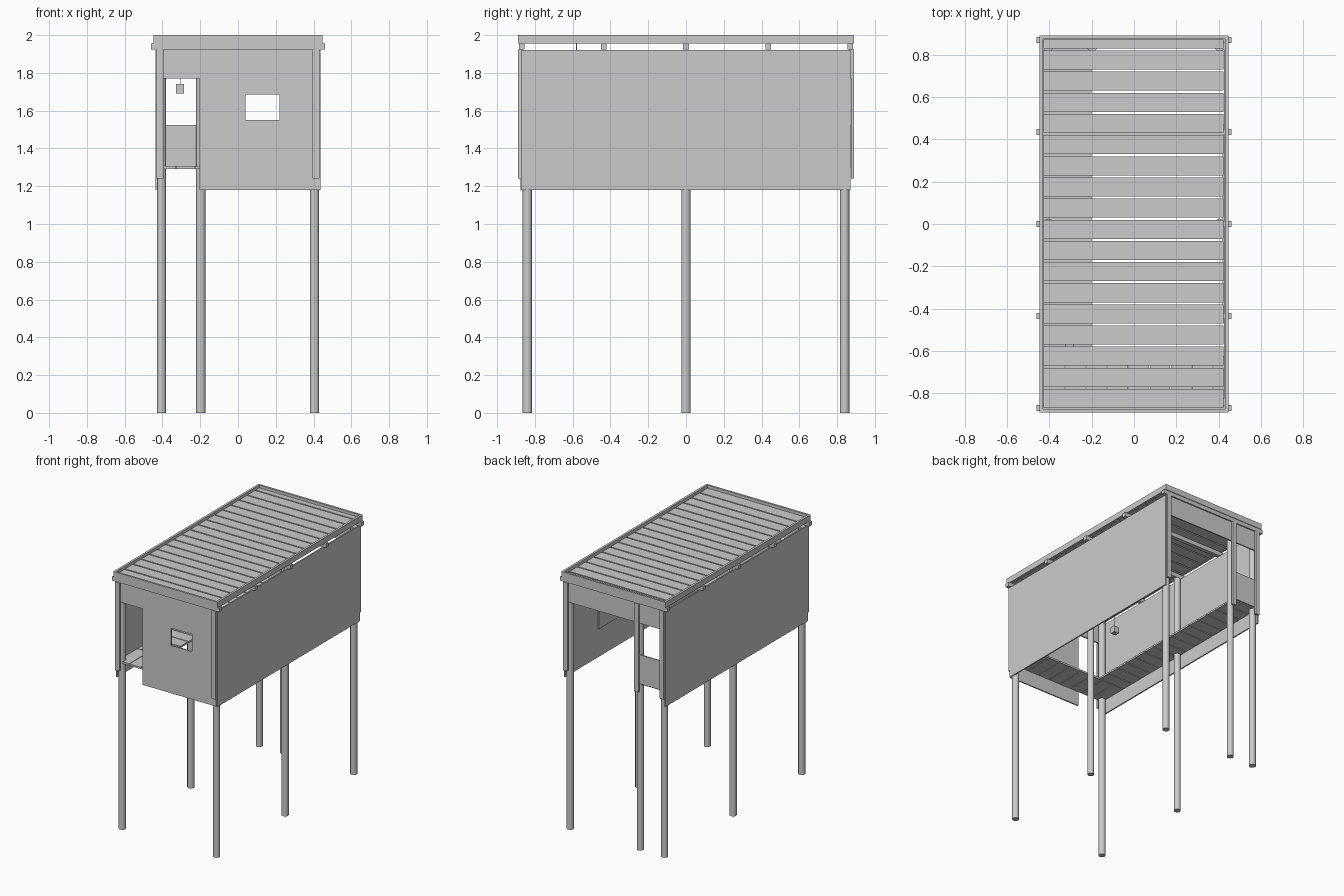
import bpy, bmesh

if "Cube" in bpy.data.objects:
    bpy.data.objects.remove(bpy.data.objects["Cube"])

grey = bpy.data.materials.new("plain_grey")
grey.diffuse_color = (0.6, 0.6, 0.6, 1)
grey.use_nodes = True
grey.node_tree.nodes["Principled BSDF"].inputs["Base Color"].default_value = grey.diffuse_color


def finish(name, bm):
    bmesh.ops.recalc_face_normals(bm, faces=bm.faces)
    me = bpy.data.meshes.new(name)
    bm.to_mesh(me)
    bm.free()
    me.materials.append(grey)
    ob = bpy.data.objects.new(name, me)
    bpy.context.collection.objects.link(ob)
    return ob


def boxes(name, items):
    """One object from boxes given as (x0, x1, y0, y1, z0, z1)."""
    bm = bmesh.new()
    for x0, x1, y0, y1, z0, z1 in items:
        vs = bmesh.ops.create_cube(bm, size=1)["verts"]
        for v in vs:
            v.co.x = x1 if v.co.x > 0 else x0
            v.co.y = y1 if v.co.y > 0 else y0
            v.co.z = z1 if v.co.z > 0 else z0
    return finish(name, bm)


# Round stilts: four corners, two side middles and one back door post
for i, (x, y) in enumerate([(-.405, -.84), (.405, -.84), (-.405, 0), (.405, 0),
                            (-.405, .84), (.405, .84), (-.197, .84)]):
    bm = bmesh.new()
    bmesh.ops.create_cone(bm, cap_ends=True, segments=12, radius1=.025, radius2=.025, depth=1.92)
    bmesh.ops.translate(bm, verts=bm.verts, vec=(x, y, .96))
    ob = finish(f"stilt_{i + 1}", bm)
    bpy.context.view_layer.objects.active = ob
    ob.select_set(True)
    bpy.ops.object.shade_smooth_by_angle(angle=.7)
    ob.select_set(False)

# Long side walls
boxes("left_wall", [(-.436, -.426, -.872, .872, 1.18, 1.922)])
boxes("right_wall", [(.426, .436, -.872, .872, 1.18, 1.922)])

# Front wall around the window, plus the door header
boxes("front_wall", [
    (-.205, .04, -.875, -.865, 1.18, 1.955), (.22, .426, -.875, -.865, 1.18, 1.955),
    (.04, .22, -.875, -.865, 1.18, 1.55), (.04, .22, -.875, -.865, 1.685, 1.955),
    (-.426, -.205, -.875, -.865, 1.77, 1.955)])

# Back header and walkway parapet
boxes("back_header", [(-.426, .426, .865, .875, 1.77, 1.955)])
boxes("back_parapet", [(-.426, -.197, .865, .875, 1.30, 1.525)])

# Vertical trim strips
boxes("front_trim", [(s * .413 - .018, s * .413 + .018, -.89, -.874, 1.24, 1.925) for s in (-1, 1)])
boxes("back_trim", [(x - .018, x + .018, .874, .89, 1.24, 1.925) for x in (-.413, -.197, .413)])

# L-shaped plank walkway
boxes("front_floor_planks", [(x, min(x + .096, .425), -.864, -.625, 1.292, 1.306)
                             for x in [-.425 + .1 * i for i in range(9)]])
boxes("side_floor_planks", [(-.425, -.2, y, min(y + .093, .864), 1.292, 1.306)
                            for y in [-.62 + .1 * i for i in range(15)]])

# Board on the inside of the right wall
boxes("inner_board", [(.418, .426, -.47, .47, 1.40, 1.75)])

# Roof: cross beams, fascia frame and planks
boxes("roof_beams", [(-.46, .46, y - .015, y + .015, 1.924, 1.956)
                     for y in (-.87, -.435, 0, .435, .87)])
boxes("roof_fascia", [(-.447, .447, -.89, -.875, 1.955, 2), (-.447, .447, .875, .89, 1.955, 2),
                      (-.447, -.43, -.875, .875, 1.955, 2), (.43, .447, -.875, .875, 1.955, 2)])
boxes("roof_planks", [(-.428, .424, y, min(y + .09, .872), 1.957, 1.98)
                      for y in [-.87 + .1 * i for i in range(18)]])

# Hanging lamp
boxes("lamp", [(-.327, -.285, -.60, -.56, 1.69, 1.74)])
boxes("lamp_cord", [(-.308, -.304, -.582, -.578, 1.74, 1.957)])
